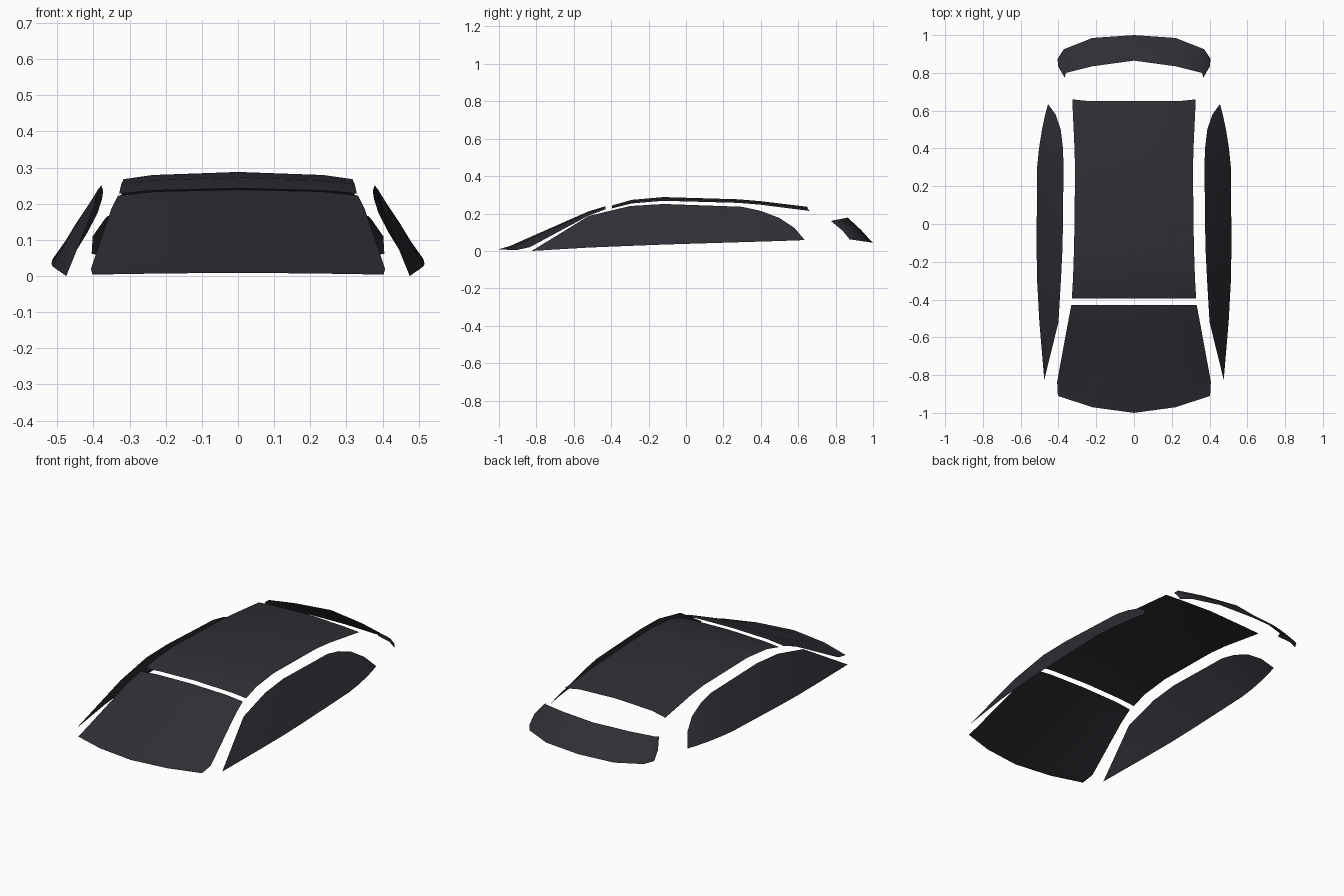
import bpy, bmesh

if "Cube" in bpy.data.objects:
    bpy.data.objects.remove(bpy.data.objects["Cube"])

glass = bpy.data.materials.new("dark_glass")
glass.diffuse_color = (0.028, 0.028, 0.036, 1)
glass.use_nodes = True
glass.node_tree.nodes["Principled BSDF"].inputs["Base Color"].default_value = glass.diffuse_color


def sheet(name, rows, up=(0, 0, 1)):
    """Join rows of points into one thin curved pane facing 'up'."""
    bm = bmesh.new()
    grid = [[bm.verts.new(p) for p in r] for r in rows]
    for a, b in zip(grid, grid[1:]):
        for i in range(len(a) - 1):
            bm.faces.new((a[i], a[i + 1], b[i + 1], b[i]))
    bmesh.ops.remove_doubles(bm, verts=bm.verts, dist=0.0005)
    bm.normal_update()
    if sum(sum(f.normal[k] * up[k] for k in range(3)) for f in bm.faces) < 0:
        bmesh.ops.reverse_faces(bm, faces=bm.faces)
    for f in bm.faces:
        f.smooth = True
    me = bpy.data.meshes.new(name)
    bm.to_mesh(me)
    bm.free()
    me.materials.append(glass)
    ob = bpy.data.objects.new(name, me)
    bpy.context.collection.objects.link(ob)


def mirrored(half):
    """Half row from the centre line outwards -> full row."""
    return [(-x, y, z) for x, y, z in reversed(half[1:])] + half


# windshield
sheet("windshield", [mirrored(r) for r in (
    [(0, -1, .009), (.22, -.97, .007), (.403, -.91, .004)],
    [(0, -.94, .027), (.22, -.92, .025), (.407, -.835, .02)],
    [(0, -.52, .212), (.23, -.52, .207), (.35, -.525, .187)],
    [(0, -.43, .239), (.23, -.43, .234), (.332, -.43, .223)])])

# roof glass: y, half width, centre height, edge height
roof = [(-.395, .329, .243, .228), (-.29, .323, .273, .254),
        (-.12, .317, .288, .268), (.28, .312, .276, .257),
        (.40, .315, .266, .247), (.65, .327, .236, .214)]
sheet("roof_glass", [mirrored([
    (0, y, zc), (.235, y, zc - (zc - ze) * .42),
    (w, y + (.01 if y > .6 else 0), ze)]) for y, w, zc, ze in roof])

# rear window, wrapping round at its ends
sheet("rear_window", [mirrored(r) for r in (
    [(0, .865, .178), (.22, .835, .172), (.36, .80, .166), (.367, .775, .16)],
    [(0, .935, .113), (.22, .915, .112), (.385, .865, .115), (.402, .835, .11)],
    [(0, 1, .042), (.22, .985, .046), (.372, .925, .055), (.405, .875, .062)])])

# side windows: y, bottom x, bottom z, top x, top z
side = [(-.825, .475, 0, .475, 0), (-.52, .501, .018, .40, .187),
        (-.3, .513, .027, .387, .24), (-.12, .516, .034, .378, .251),
        (.3, .513, .047, .373, .236), (.4, .503, .05, .376, .214),
        (.5, .487, .053, .388, .176), (.58, .47, .056, .415, .123),
        (.635, .455, .058, .455, .058)]
for label, s in (("left", -1), ("right", 1)):
    sheet(label + "_side_window",
          [[(s * xb, y, zb), (s * (xb + xt) / 2 + s * .003 * (xb != xt), y, (zb + zt) / 2),
            (s * xt, y, zt)] for y, xb, zb, xt, zt in side], (s, 0, 0))
